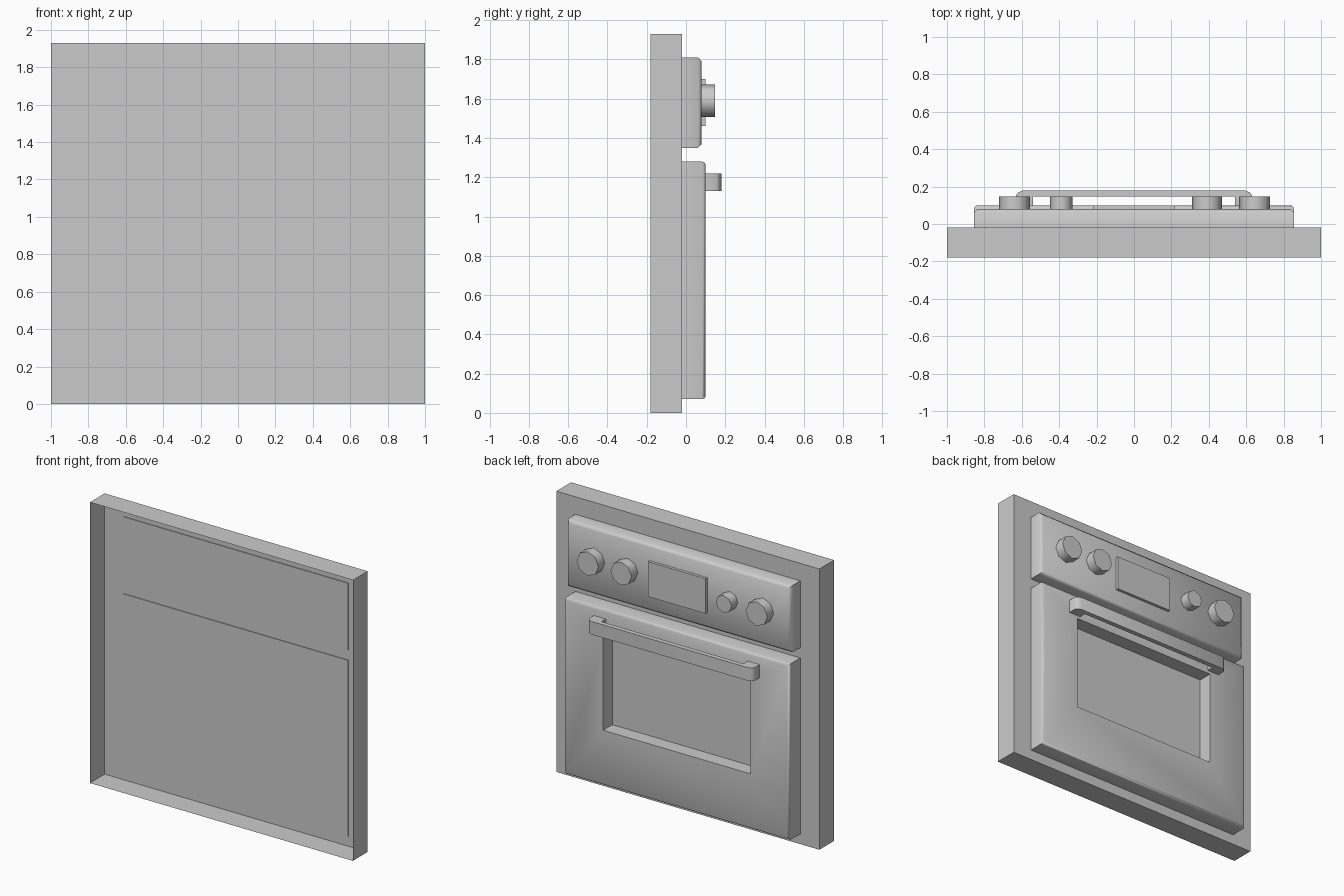
import bpy, bmesh
from math import radians, pi, sin, cos

if "Cube" in bpy.data.objects:
    bpy.data.objects.remove(bpy.data.objects["Cube"])


def finish(name, bm, closed=True):
    if closed:
        bmesh.ops.recalc_face_normals(bm, faces=bm.faces)
    me = bpy.data.meshes.new(name)
    bm.to_mesh(me)
    bm.free()
    ob = bpy.data.objects.new(name, me)
    bpy.context.collection.objects.link(ob)
    bpy.ops.object.select_all(action='DESELECT')
    ob.select_set(True)
    bpy.context.view_layer.objects.active = ob
    bpy.ops.object.shade_smooth_by_angle(angle=radians(50))
    return ob


def plate(name, loops, open_back=False):
    """Loft rectangles (half width, bottom z, top z, y) from back to front."""
    bm = bmesh.new()
    rings = [[bm.verts.new(p) for p in
              ((-w, y, z0), (w, y, z0), (w, y, z1), (-w, y, z1))]
             for w, z0, z1, y in loops]
    for a, b in zip(rings, rings[1:]):
        for i in range(4):
            j = (i + 1) % 4
            bm.faces.new((a[i], a[j], b[j], b[i]))
    bm.faces.new(rings[-1])
    if not open_back:
        bm.faces.new(rings[0])
    return finish(name, bm)


def prism_y(name, x, z, radius, y0, y1, sides=8):
    bm = bmesh.new()
    ring = [bm.verts.new((x + radius * cos(2 * pi * i / sides), y0,
                          z + radius * sin(2 * pi * i / sides)))
            for i in range(sides)]
    face = bm.faces.new(ring)
    ext = bmesh.ops.extrude_face_region(bm, geom=[face], use_keep_orig=True)
    for v in ext["geom"]:
        if isinstance(v, bmesh.types.BMVert):
            v.co.y = y1
    return finish(name, bm)


# Thin cabinet shell, open on the -y side
plate("cabinet_shell", [(1.0, 0, 1.93, -0.18), (1.0, 0, 1.93, -0.02)],
      open_back=True)

# Control panel with chamfered front edge
plate("control_panel", [(0.855, 1.35, 1.81, -0.025), (0.855, 1.35, 1.81, 0.062),
                        (0.835, 1.37, 1.79, 0.08)])

# Door with softened edge and recessed window
plate("oven_door", [(0.855, 0.07, 1.28, -0.025), (0.855, 0.07, 1.28, 0.083),
                    (0.85, 0.075, 1.275, 0.094), (0.84, 0.085, 1.265, 0.10),
                    (0.56, 0.45, 1.11, 0.10), (0.56, 0.45, 1.11, 0.0)])

# Display plate
plate("display", [(0.22, 1.46, 1.70, 0.07), (0.22, 1.46, 1.70, 0.10)])

# Eight-sided knobs
for i, (x, r) in enumerate([(-0.64, 0.083), (-0.39, 0.06),
                            (0.39, 0.08), (0.645, 0.083)]):
    prism_y(f"knob_{i + 1}", x, 1.59, r, 0.07, 0.148)

# Door handle: mirrored bar profile extruded upwards
half = [(0.54, 0.147), (0.54, 0.09), (0.63, 0.09), (0.63, 0.155),
        (0.62, 0.168), (0.595, 0.18)]
outline = half + [(-x, y) for x, y in reversed(half)]
bm = bmesh.new()
face = bm.faces.new([bm.verts.new((x, y, 1.13)) for x, y in outline])
ext = bmesh.ops.extrude_face_region(bm, geom=[face], use_keep_orig=True)
for v in ext["geom"]:
    if isinstance(v, bmesh.types.BMVert):
        v.co.z = 1.22
finish("door_handle", bm)
